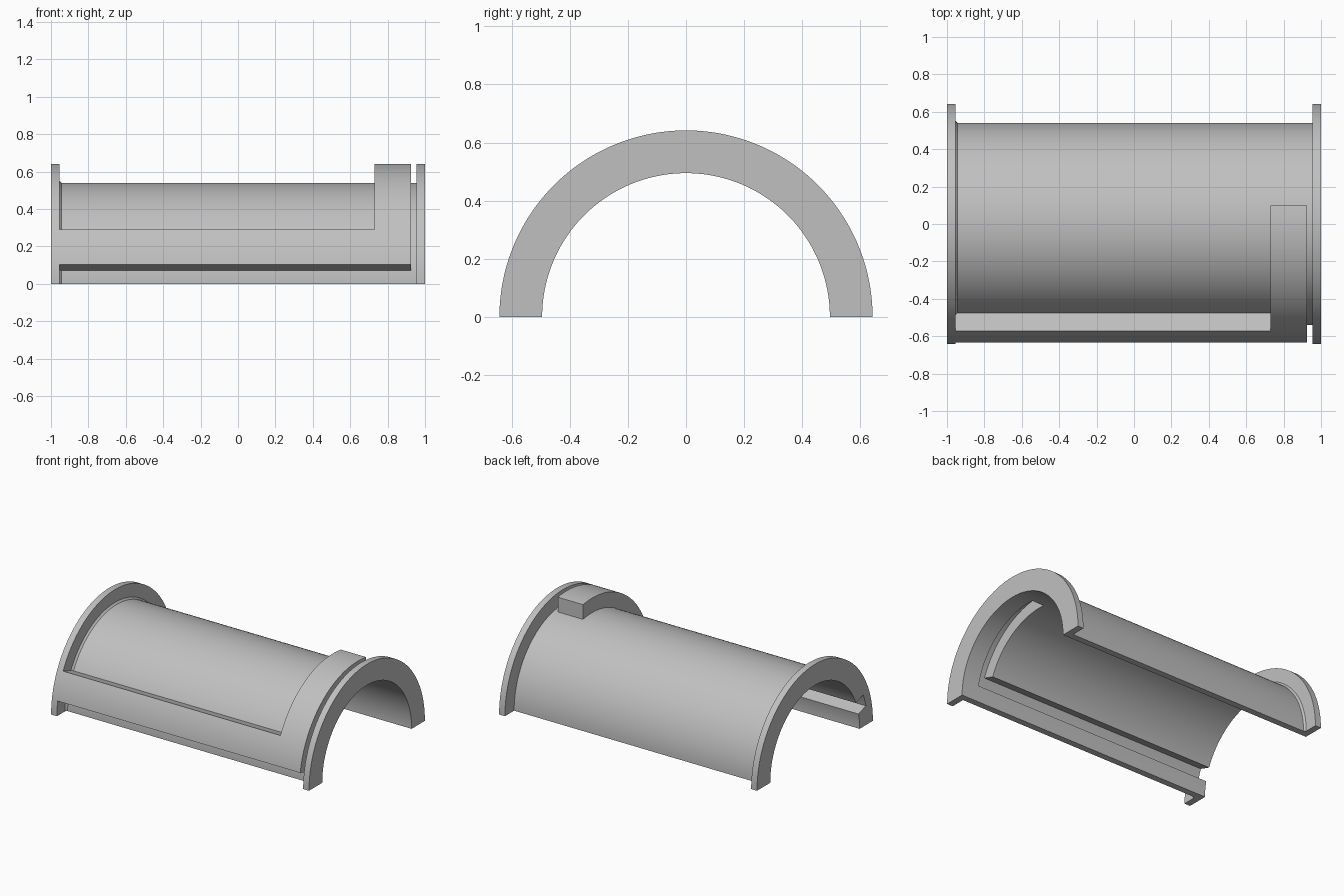
import bpy, bmesh
from math import sin, cos, asin, radians

if "Cube" in bpy.data.objects:
    bpy.data.objects.remove(bpy.data.objects["Cube"], do_unlink=True)

STEPS = 96
STEP = 180 / STEPS
R_IN, R_SHELL, R_RIM = 0.495, 0.54, 0.642

grey = bpy.data.materials.new("plain grey")
grey.use_nodes = True
COLOUR = (0.53, 0.53, 0.53, 1)
grey.diffuse_color = COLOUR
grey.node_tree.nodes["Principled BSDF"].inputs["Base Color"].default_value = COLOUR


def point(x, r, deg):
    """Point on the arch: 0 degrees is the front foot, 90 the top."""
    a = radians(deg)
    return (x, -r * cos(a), r * sin(a))


def make_object(name, bm):
    bmesh.ops.recalc_face_normals(bm, faces=bm.faces)
    mesh = bpy.data.meshes.new(name)
    bm.to_mesh(mesh)
    bm.free()
    mesh.materials.append(grey)
    obj = bpy.data.objects.new(name, mesh)
    bpy.context.collection.objects.link(obj)
    return obj


def half_revolve(name, profile):
    """Turn an (x, radius) outline half way round the x axis and cap it."""
    bm = bmesh.new()
    rings = [[bm.verts.new(point(x, r, i * STEP)) for x, r in profile]
             for i in range(STEPS + 1)]
    n = len(profile)
    for a, b in zip(rings, rings[1:]):
        for j in range(n):
            k = (j + 1) % n
            bm.faces.new((a[j], a[k], b[k], b[j]))
    bm.faces.new(rings[0])
    bm.faces.new(rings[-1])
    return make_object(name, bm)


def arc(r, start, end, half):
    """Angles along a track whose edges lie a fixed distance off its centre line."""
    grow = asin(half / r) * 180 / 3.14159265
    lo, hi = start - grow, end + grow
    inner = [i * STEP for i in range(STEPS + 1) if lo + 0.2 < i * STEP < hi - 0.2]
    return [lo] + inner + [hi]


def track(name, x0, x1, r0, r1, start, end, half):
    """Curved block between two radii, extruded along x."""
    outline = [(r1, a) for a in arc(r1, start, end, half)]
    outline += [(r0, a) for a in reversed(arc(r0, start, end, half))]
    bm = bmesh.new()
    left = [bm.verts.new(point(x0, r, a)) for r, a in outline]
    right = [bm.verts.new(point(x1, r, a)) for r, a in outline]
    n = len(outline)
    for j in range(n):
        k = (j + 1) % n
        bm.faces.new((left[j], left[k], right[k], right[j]))
    bm.faces.new(left)
    bm.faces.new(right)
    return make_object(name, bm)


def combine(target, tool, operation):
    mod = target.modifiers.new(tool.name, "BOOLEAN")
    mod.object, mod.operation, mod.solver = tool, operation, "EXACT"
    bpy.context.view_layer.objects.active = target
    bpy.ops.object.modifier_apply(modifier=mod.name)
    bpy.data.objects.remove(tool, do_unlink=True)


# Half-round shell with an end flange on each side and a small fillet at one
body = half_revolve("half_sleeve", [
    (-1, R_IN), (-1, R_RIM), (-0.955, R_RIM), (-0.955, 0.552), (-0.943, R_SHELL),
    (0.955, R_SHELL), (0.955, R_RIM), (1, R_RIM), (1, R_IN)])

# Raised L-shaped housing: a bar along the front and an arm over the top
BAR, TOP, X_ARM = 18, 90, 0.828
WALL, SLOT = 0.098, 0.046
combine(body, track("housing_bar", -0.96, X_ARM + WALL, 0.52, R_RIM, BAR, BAR, WALL), "UNION")
combine(body, track("housing_arm", X_ARM - WALL, X_ARM + WALL, 0.52, R_RIM, BAR, TOP, WALL), "UNION")

# Matching groove inside, open through the flange at one end
combine(body, track("groove_bar", -1.1, X_ARM + SLOT, 0.42, 0.58, BAR, BAR, SLOT), "DIFFERENCE")
combine(body, track("groove_arm", X_ARM - SLOT, X_ARM + SLOT, 0.42, 0.58, BAR, TOP, SLOT), "DIFFERENCE")

# Smooth curves, crisp edges
bpy.ops.object.select_all(action="DESELECT")
body.select_set(True)
bpy.context.view_layer.objects.active = body
bpy.ops.object.shade_smooth_by_angle(angle=radians(25))
